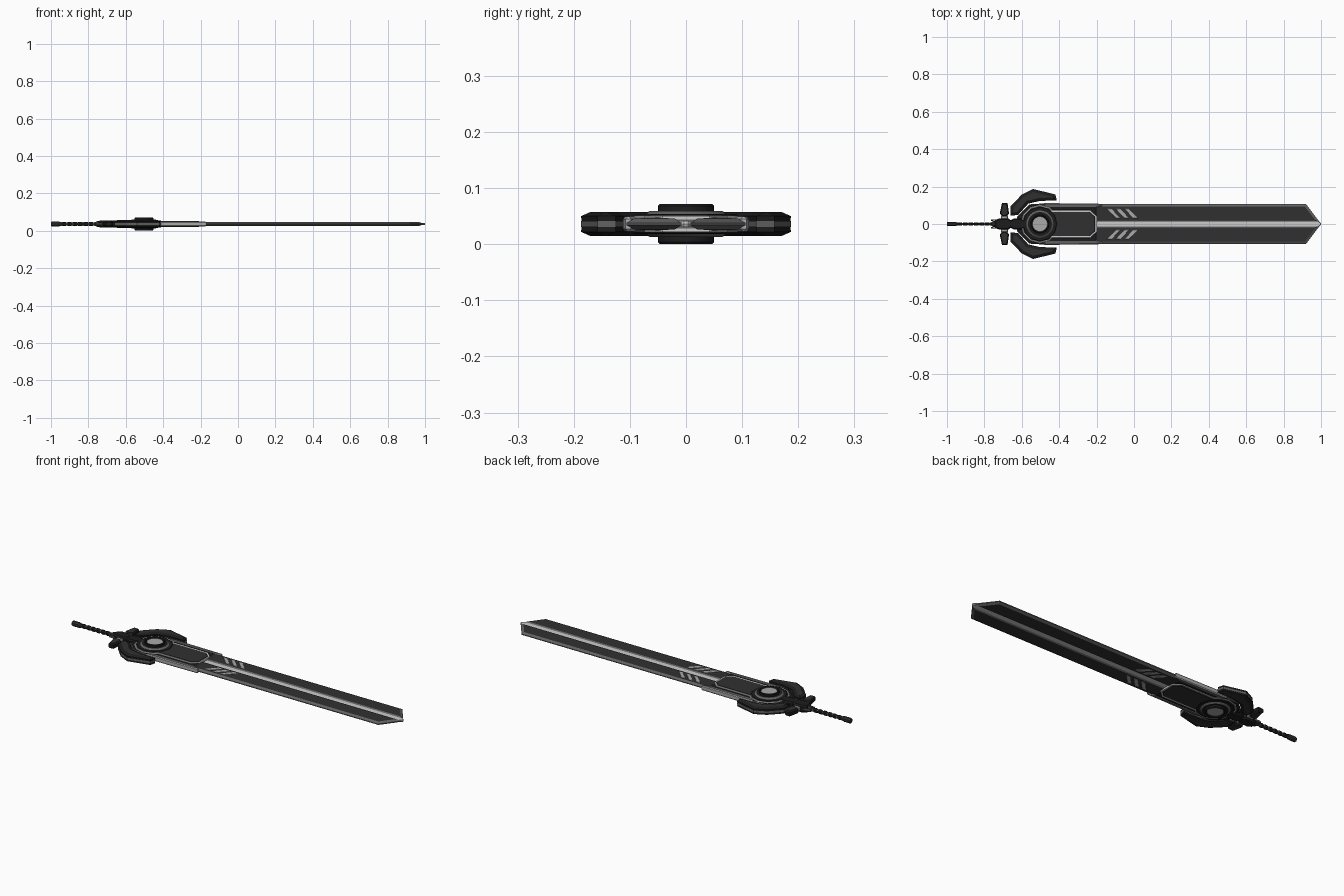
import bpy, bmesh, math
from mathutils import Vector

if "Cube" in bpy.data.objects:
    bpy.data.objects.remove(bpy.data.objects["Cube"])

ZC = 0.036


def mat(name, v):
    m = bpy.data.materials.new(name)
    m.diffuse_color = (v, v, v, 1)
    m.use_nodes = True
    m.node_tree.nodes["Principled BSDF"].inputs["Base Color"].default_value = m.diffuse_color
    return m


BLACK, DARK = mat("black", 0.012), mat("dark", 0.03)
GREY, LIGHT, WHITE = mat("grey", 0.12), mat("light", 0.4), mat("white", 0.9)


def inset(pts, d):
    """Move every edge of a counter-clockwise outline inwards by d."""
    out, n = [], len(pts)
    for i in range(n):
        p = Vector(pts[i])
        a = (p - Vector(pts[i - 1])).normalized()
        b = (Vector(pts[(i + 1) % n]) - p).normalized()
        na, nb = Vector((-a.y, a.x)), Vector((-b.y, b.x))
        out.append(p + (na + nb) * (d / max(0.3, 1 + na.dot(nb))))
    return out


def finish(name, bm, mats):
    bmesh.ops.recalc_face_normals(bm, faces=bm.faces[:])
    me = bpy.data.meshes.new(name)
    bm.to_mesh(me)
    bm.free()
    for m in mats:
        me.materials.append(m)
    ob = bpy.data.objects.new(name, me)
    bpy.context.collection.objects.link(ob)
    return ob


def plate(name, pts, levels, top=DARK, side=None, mirror=False):
    """Stack outlines at (z offset, inset) levels; optionally mirror across y."""
    area = sum(pts[i - 1][0] * p[1] - p[0] * pts[i - 1][1] for i, p in enumerate(pts))
    if area < 0:
        pts = pts[::-1]
    bm, n = bmesh.new(), len(pts)
    for s in ((1, -1) if mirror else (1,)):
        loops = [[bm.verts.new((p[0], s * p[1], ZC + z)) for p in inset(pts, d)]
                 for z, d in levels]
        for lo, hi in zip(loops, loops[1:]):
            for i in range(n):
                f = bm.faces.new((lo[i - 1], lo[i], hi[i], hi[i - 1]))
                f.material_index = 1
        bm.faces.new(loops[0])
        bm.faces.new(loops[-1])
    return finish(name, bm, (top, side or top))


def both(h, b, s=0.0):
    """Levels for a plate bevelled on both faces."""
    return [(-h, b), (-s, 0), (s, 0), (h, b)] if s else [(-h, b), (0, 0), (h, b)]


def sym(half):
    """Complete an outline from its +y half."""
    return half + [(x, -y) for x, y in reversed(half)]


def ring_pts(cx, r, n):
    return [(cx + r * math.cos(2 * math.pi * i / n), r * math.sin(2 * math.pi * i / n))
            for i in range(n)]


def lathe_x(name, prof, n, m, sy=1.0):
    """Faceted bar along x from (x, radius) pairs."""
    bm = bmesh.new()
    loops = [[bm.verts.new((x, sy * r * math.cos(2 * math.pi * (i + .5) / n),
                            ZC + r * math.sin(2 * math.pi * (i + .5) / n)))
              for i in range(n)] for x, r in prof]
    for a, b in zip(loops, loops[1:]):
        for i in range(n):
            bm.faces.new((a[i - 1], a[i], b[i], b[i - 1]))
    bm.faces.new(loops[0])
    bm.faces.new(loops[-1])
    return finish(name, bm, (m,))


# Twin blade halves with sharpened edges, and the bright core between them
plate("blade_halves", [(-0.3, 0.007), (0.995, 0.007), (0.92, 0.106), (-0.3, 0.106)],
      both(0.0095, 0.013, 0.002), DARK, GREY, True)
plate("blade_core", sym([(-0.3, 0.016), (0.985, 0.016), (1.0, 0.004)]),
      both(0.0055, 0.002), WHITE)

# Slanted vents on both faces of the blade
for i in range(3):
    x = -0.145 + 0.046 * i
    plate("blade_vent_%d" % i, [(x + 0.05, 0.03), (x + 0.075, 0.03), (x + 0.025, 0.082), (x, 0.082)],
          both(0.0105, 0.001, 0.0095), LIGHT, None, True)

# Body: lower plate, side rails, light trim and raised cover
plate("body_base", sym([(-0.625, 0.04), (-0.56, 0.105), (-0.48, 0.11), (-0.2, 0.108)]),
      both(0.0115, 0.004, 0.008), BLACK, GREY)
plate("body_rail", [(-0.48, 0.088), (-0.2, 0.088), (-0.17, 0.098), (-0.17, 0.108), (-0.48, 0.112)],
      both(0.0135, 0.004, 0.009), GREY, LIGHT, True)
cover = sym([(-0.46, 0.074), (-0.235, 0.074), (-0.2, 0.042)])
plate("cover_trim", cover, both(0.0145, 0.001, 0.013), WHITE)
plate("body_cover", inset(cover[::-1], 0.008), both(0.0165, 0.003, 0.014), DARK)

# Round hub passing through the body
C = -0.503
plate("hub_trim", ring_pts(C, 0.104, 12), both(0.014, 0.004, 0.011), WHITE)
plate("hub_base", ring_pts(C, 0.096, 12), both(0.018, 0.006, 0.013), BLACK)
plate("hub_flange", ring_pts(C, 0.072, 32), both(0.0235, 0.008, 0.018), BLACK, GREY)
plate("hub_drum", ring_pts(C, 0.05, 32),
      [(-0.031, 0.010), (-0.036, 0.006), (-0.036, 0.003), (-0.032, 0), (0.032, 0),
       (0.036, 0.003), (0.036, 0.006), (0.031, 0.010)], LIGHT, BLACK)

# Swept guard wings: two tapered shells with a slot between them
wing = [(-0.66, 0.045), (-0.66, 0.095), (-0.60, 0.157), (-0.54, 0.187), (-0.42, 0.158),
        (-0.413, 0.125), (-0.50, 0.124), (-0.565, 0.109), (-0.62, 0.048)]
for side, nm in ((1, "upper"), (-1, "lower")):
    plate("guard_wing_" + nm, wing,
          [(side * 0.004, 0.001), (side * 0.014, 0), (side * 0.0215, 0.016)], DARK, BLACK, True)
plate("guard_wing_core", wing, both(0.006, 0.007, 0.005), GREY, None, True)

# Neck joining the guard and the small crosspiece
plate("neck", sym([(-0.665, 0.018), (-0.64, 0.03), (-0.61, 0.03), (-0.58, 0.02)]),
      both(0.018, 0.006, 0.01), BLACK)
plate("crosspiece_fins", [(-0.685, 0.04), (-0.668, 0.055), (-0.676, 0.112), (-0.706, 0.112),
                          (-0.718, 0.055), (-0.70, 0.04)], both(0.015, 0.006, 0.008), DARK, BLACK, True)
plate("crosspiece_centre", sym([(-0.712, 0.045), (-0.674, 0.045)]), both(0.011, 0.004, 0.006), LIGHT)
plate("crosspiece_block", sym([(-0.745, 0.017), (-0.72, 0.03), (-0.672, 0.03), (-0.655, 0.017)]),
      both(0.02, 0.006, 0.012), BLACK)
plate("crosspiece_prongs", [(-0.765, 0.017), (-0.71, 0.019), (-0.71, 0.027), (-0.765, 0.023)],
      both(0.006, 0.002, 0.004), GREY, None, True)

# Grip with repeated wraps, collar and pommel
lathe_x("grip_core", [(-0.97, 0.009), (-0.73, 0.009)], 8, LIGHT, 0.75)
prof = []
for i in range(7):
    x = -0.945 + 0.029 * i
    prof += [(x, 0.0085), (x + 0.008, 0.0125), (x + 0.021, 0.0125)]
lathe_x("grip_wrap", prof + [(-0.742, 0.0085)], 8, BLACK, 0.75)
lathe_x("grip_collar", [(-0.762, 0.011), (-0.755, 0.016), (-0.735, 0.018), (-0.73, 0.015)], 8, DARK)
lathe_x("pommel", [(-1.0, 0.012), (-0.995, 0.0145), (-0.96, 0.0145), (-0.945, 0.011)], 8, DARK, 0.85)
